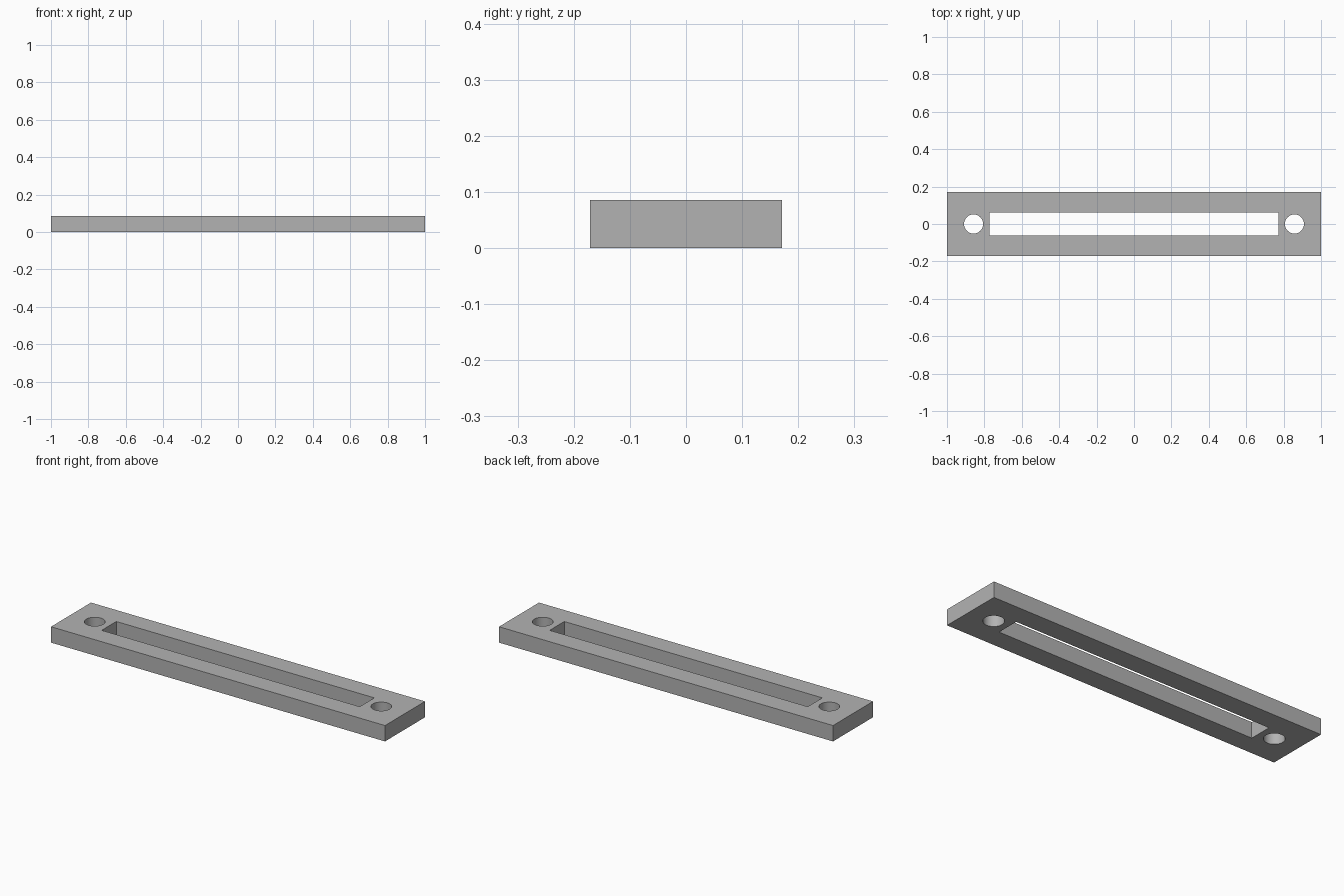
import bpy
import math

LENGTH, WIDTH, HEIGHT = 2.0, 0.342, 0.086
SLOT_LENGTH, SLOT_WIDTH = 1.545, 0.125
HOLE_X, HOLE_RADIUS = 0.858, 0.051

cube = bpy.data.objects.get("Cube")
if cube:
    bpy.data.objects.remove(cube, do_unlink=True)

grey = bpy.data.materials.new("plain grey")
grey.use_nodes = True
colour = (0.45, 0.45, 0.45, 1)
grey.diffuse_color = colour
grey.node_tree.nodes["Principled BSDF"].inputs["Base Color"].default_value = colour


def add_box(name, size):
    bpy.ops.mesh.primitive_cube_add(size=1, location=(0, 0, HEIGHT / 2))
    box = bpy.context.object
    box.name = name
    box.scale = size
    bpy.ops.object.transform_apply(location=True, rotation=False, scale=True)
    box.data.materials.append(grey)
    return box


def add_hole(name, x):
    bpy.ops.mesh.primitive_cylinder_add(
        vertices=48, radius=HOLE_RADIUS, depth=HEIGHT * 2, location=(x, 0, HEIGHT / 2))
    hole = bpy.context.object
    hole.name = name
    hole.data.materials.append(grey)
    return hole


# Flat bar
plate = add_box("slotted_plate", (LENGTH, WIDTH, HEIGHT))

# Long slot and a screw hole at each end, all cut right through
cutters = [add_box("slot_cutter", (SLOT_LENGTH, SLOT_WIDTH, HEIGHT * 2)),
           add_hole("left_hole_cutter", HOLE_X),
           add_hole("right_hole_cutter", -HOLE_X)]
bpy.context.view_layer.update()

bpy.ops.object.select_all(action="DESELECT")
plate.select_set(True)
bpy.context.view_layer.objects.active = plate
for cutter in cutters:
    cutter.hide_render = True
    cut = plate.modifiers.new(cutter.name, "BOOLEAN")
    cut.operation = "DIFFERENCE"
    cut.solver = "EXACT"
    cut.object = cutter
    bpy.ops.object.modifier_apply(modifier=cut.name)
for cutter in cutters:
    bpy.data.objects.remove(cutter, do_unlink=True)

# Smooth hole walls with crisp rims
bpy.ops.object.shade_smooth_by_angle(angle=math.radians(30))
